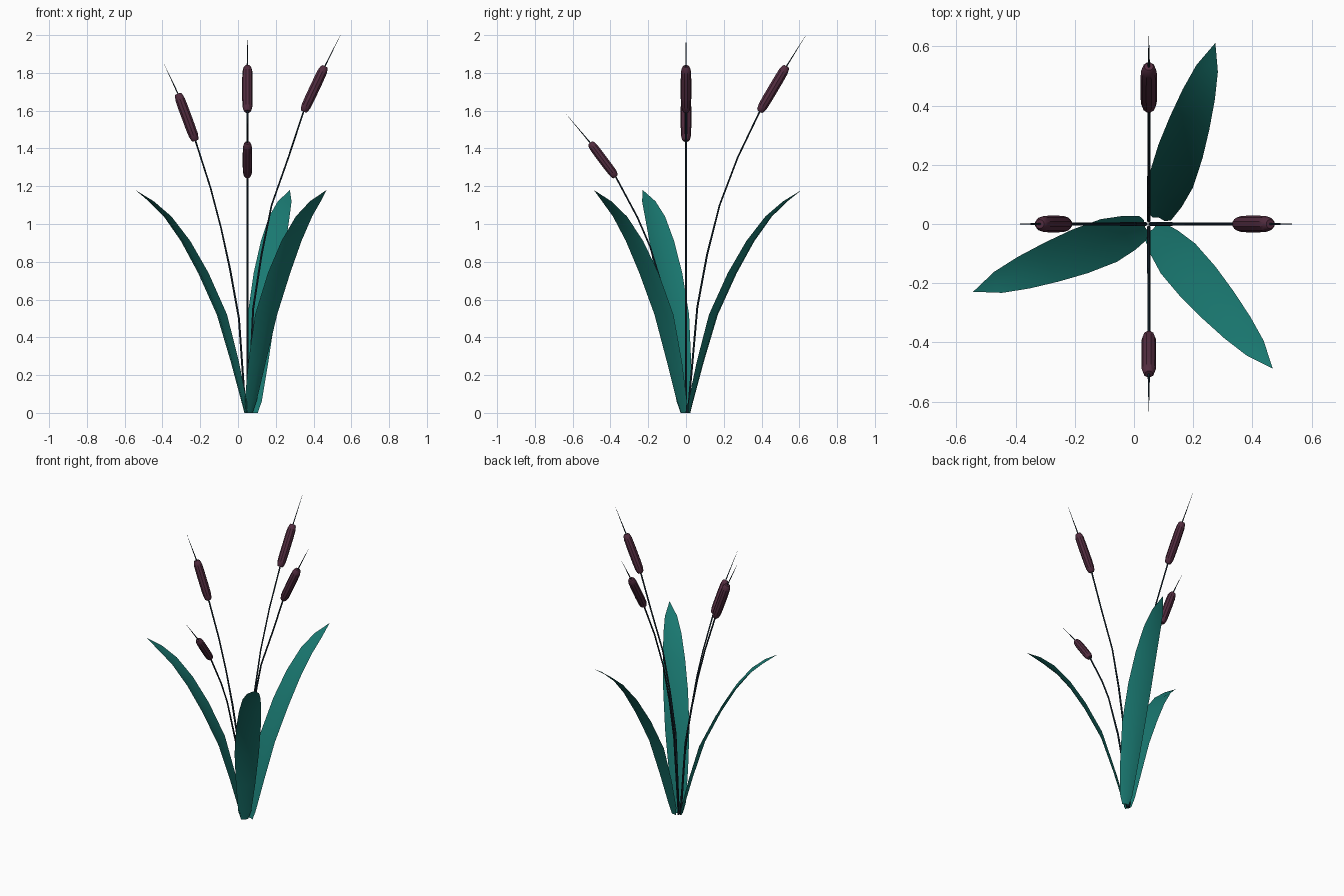
import bpy, bmesh, math
from mathutils import Vector

if "Cube" in bpy.data.objects:
    bpy.data.objects.remove(bpy.data.objects["Cube"])


def material(name, rgb):
    m = bpy.data.materials.new(name)
    m.diffuse_color = (*rgb, 1)
    m.use_nodes = True
    m.node_tree.nodes["Principled BSDF"].inputs["Base Color"].default_value = m.diffuse_color
    return m


LEAF = material("leaf_teal", (0.01, 0.19, 0.165))
HEAD = material("head_plum", (0.085, 0.025, 0.05))
STEM = material("stem_dark", (0.01, 0.025, 0.04))


def finish(name, bm, mat):
    me = bpy.data.meshes.new(name)
    bm.to_mesh(me)
    bm.free()
    ob = bpy.data.objects.new(name, me)
    bpy.context.collection.objects.link(ob)
    me.materials.append(mat)
    bpy.context.view_layer.objects.active = ob
    ob.select_set(True)
    bpy.ops.object.shade_smooth_by_angle(angle=math.radians(35))
    ob.select_set(False)


def tube(name, path, radii, sides, axis, mat):
    # rings swept along a planar path; axis is the plane's normal
    bm = bmesh.new()
    rings = []
    for i, p in enumerate(path):
        t = (path[min(i + 1, len(path) - 1)] - path[max(i - 1, 0)]).normalized()
        n = axis.cross(t)
        rings.append([bm.verts.new(p + radii[i] * (
            axis * math.cos(2 * math.pi * k / sides) + n * math.sin(2 * math.pi * k / sides)))
            for k in range(sides)])
    for a, b in zip(rings, rings[1:]):
        for k in range(sides):
            j = (k + 1) % sides
            bm.faces.new((a[k], a[j], b[j], b[k]))
    bm.faces.new(rings[0][::-1])
    bm.faces.new(rings[-1])
    bmesh.ops.recalc_face_normals(bm, faces=bm.faces)
    finish(name, bm, mat)


# stems: (distance from centre, height); last three are head base, head top, tip
CX = 0.05
stems = {
    "left": ((-1, 0), 0.028, [(0.01, 0), (0.045, 0.5), (0.093, 0.765), (0.14, 0.98),
                              (0.195, 1.19), (0.275, 1.44), (0.368, 1.69), (0.443, 1.85)]),
    "right": ((1, 0), 0.028, [(0.005, 0), (0.03, 0.55), (0.075, 0.84), (0.128, 1.10),
                              (0.217, 1.353), (0.297, 1.595), (0.41, 1.835), (0.492, 2.0)]),
    "back": ((0, 1), 0.028, [(0.01, 0), (0.06, 0.56), (0.112, 0.84), (0.178, 1.10),
                             (0.274, 1.353), (0.39, 1.595), (0.532, 1.835), (0.635, 2.0)]),
    "front": ((0, -1), 0.025, [(0.01, 0), (0.05, 0.35), (0.098, 0.575), (0.19, 0.88),
                               (0.257, 1.035), (0.372, 1.25), (0.507, 1.43), (0.633, 1.58)]),
}
head_profile = [(0, 0.55), (0.03, 0.75), (0.12, 0.95), (0.3, 1), (0.7, 1),
                (0.88, 0.95), (0.97, 0.75), (1, 0.55)]
for name, ((dx, dy), r, pts) in stems.items():
    path = [Vector((CX + d * dx, d * dy, z)) for d, z in pts]
    axis = Vector((-dy, dx, 0))
    tube(name + "_stem", path, [0.006] * 3 + [0.005] * 3 + [0.004, 0.0005], 6, axis, STEM)
    a, b = path[-3], path[-2]
    tube(name + "_seed_head", [a.lerp(b, t) for t, _ in head_profile],
         [r * s for _, s in head_profile], 10, axis, HEAD)

# leaves: arched blades, rows of (reach, height, half width), slightly creased
rows = [(-0.012, 0, 0.022), (0, 0.06, 0.041), (0.055, 0.27, 0.061), (0.13, 0.52, 0.077),
        (0.235, 0.74, 0.078), (0.335, 0.91, 0.07), (0.435, 1.04, 0.057), (0.525, 1.12, 0.038)]


def leaf(name, x, y, angle):
    bm = bmesh.new()
    a = math.radians(angle)
    out = Vector((math.cos(a), math.sin(a), 0))
    side = Vector((-math.sin(a), math.cos(a), 0))
    base = Vector((x, y, 0))
    prev = None
    for d, z, w in rows:
        p = base + out * d + Vector((0, 0, z))
        fold = out * (0.12 * w)
        row = [bm.verts.new(p + side * w - fold), bm.verts.new(p + fold),
               bm.verts.new(p - side * w - fold)]
        if prev:
            for k in range(2):
                bm.faces.new((prev[k], prev[k + 1], row[k + 1], row[k]))
        prev = row
    tip = bm.verts.new(base + out * 0.611 + Vector((0, 0, 1.18)))
    for k in range(2):
        bm.faces.new((prev[k], prev[k + 1], tip))
    bmesh.ops.translate(bm, verts=[v for v in bm.verts], vec=(0, 0, 0))
    finish(name, bm, LEAF)


leaf("back_leaf", 0.088, 0.03, 72.2)
leaf("left_leaf", 0.028, -0.013, 200.7)
leaf("front_right_leaf", 0.07, -0.025, -49.3)
